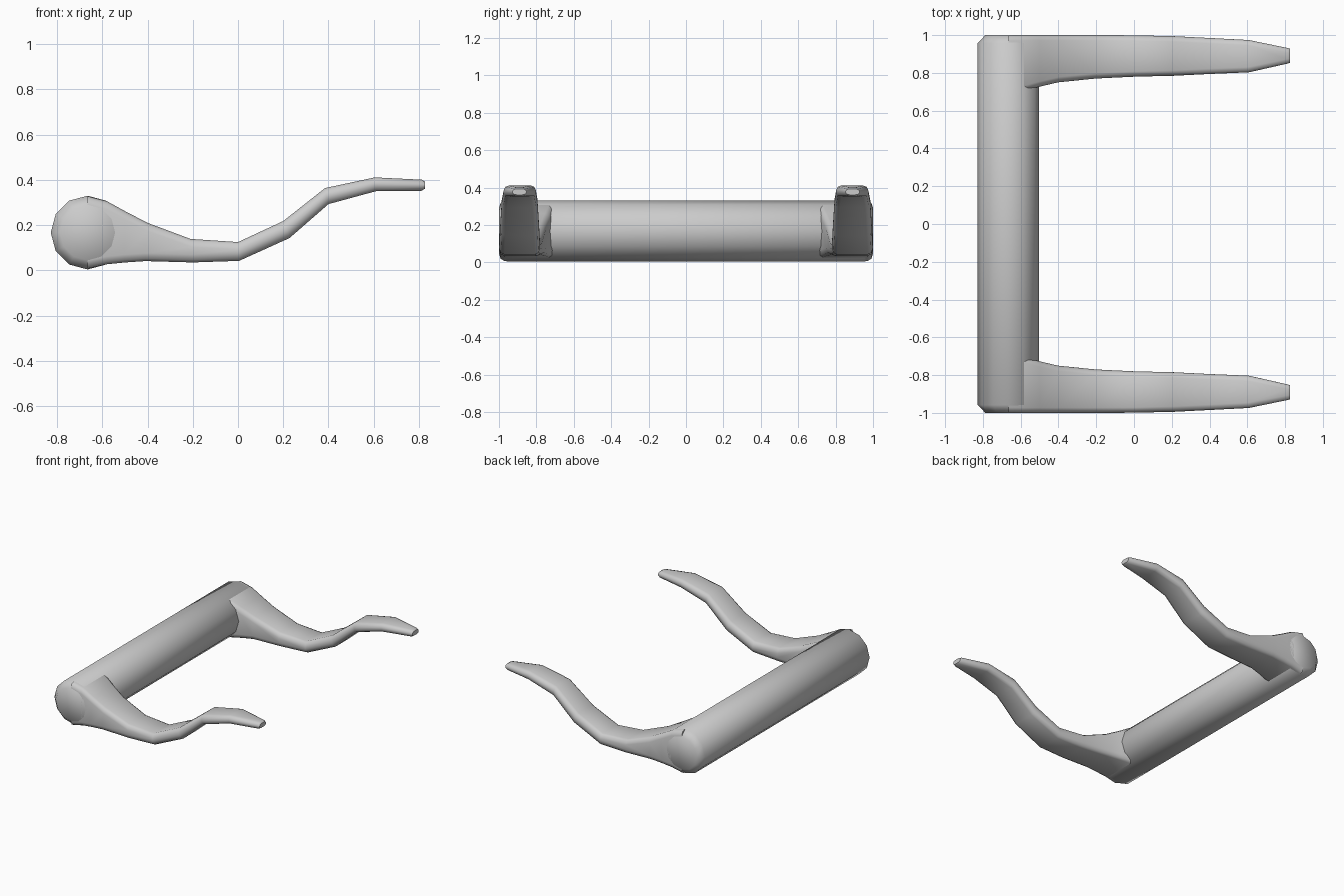
import bpy, bmesh
from math import sin, cos, pi, radians

if "Cube" in bpy.data.objects:
    bpy.data.objects.remove(bpy.data.objects["Cube"])


def loft(name, rings):
    """Skin a list of equal-length point rings and cap both ends."""
    bm = bmesh.new()
    loops = [[bm.verts.new(p) for p in ring] for ring in rings]
    n = len(loops[0])
    for a, b in zip(loops, loops[1:]):
        for i in range(n):
            j = (i + 1) % n
            bm.faces.new((a[i], a[j], b[j], b[i]))
    bm.faces.new(loops[0])
    bm.faces.new(loops[-1])
    bmesh.ops.recalc_face_normals(bm, faces=bm.faces)
    mesh = bpy.data.meshes.new(name)
    bm.to_mesh(mesh)
    bm.free()
    obj = bpy.data.objects.new(name, mesh)
    bpy.context.collection.objects.link(obj)
    bpy.ops.object.select_all(action='DESELECT')
    obj.select_set(True)
    bpy.context.view_layer.objects.active = obj
    bpy.ops.object.shade_smooth_by_angle(angle=radians(50))
    return obj


def bar_ring(y, r):
    return [(-0.665 + r * cos(i * pi / 6), y, 0.167 + r * sin(i * pi / 6))
            for i in range(12)]


def arm_ring(xt, zt, xb, zb, yi, yo):
    """Rounded-rectangle section between a top and a bottom point."""
    h = ((zt - zb) ** 2 + (xt - xb) ** 2) ** 0.5
    rv = min(0.035, h * 0.4) / h
    rw = min(0.028, (yo - yi) * 0.3)
    ring = []
    for sy, sv in ((1, 1), (0, 1), (0, 0), (1, 0)):
        arc = [0, pi / 4, pi / 2]
        if sy != sv:
            arc.reverse()
        for a in arc:
            dy, dv = rw * (1 - cos(a)), rv * (1 - sin(a))
            y = yo - dy if sy else yi + dy
            v = 1 - dv if sv else dv
            ring.append((xb + (xt - xb) * v, y, zb + (zt - zb) * v))
    return ring


# Cross bar: twelve-sided roller with chamfered ends
loft("cross_bar", [bar_ring(-1, 0.122), bar_ring(-0.958, 0.163),
                   bar_ring(0.958, 0.163), bar_ring(1, 0.122)])

# Curved arm: top x, z, bottom x, z, inner y, outer y
sections = [
    (-0.665, 0.328, -0.665, 0.008, 0.70, 0.999),
    (-0.58, 0.306, -0.58, 0.027, 0.705, 1.0),
    (-0.50, 0.262, -0.50, 0.035, 0.727, 1.0),
    (-0.40, 0.210, -0.41, 0.041, 0.750, 1.0),
    (-0.21, 0.139, -0.20, 0.035, 0.770, 1.0),
    (0.00, 0.125, 0.005, 0.042, 0.780, 0.999),
    (0.20, 0.218, 0.228, 0.143, 0.785, 0.994),
    (0.385, 0.364, 0.40, 0.293, 0.794, 0.985),
    (0.605, 0.411, 0.61, 0.350, 0.803, 0.974),
    (0.812, 0.401, 0.812, 0.352, 0.849, 0.932),
    (0.826, 0.393, 0.826, 0.361, 0.853, 0.928),
]
arm = loft("curved_arms", [arm_ring(*s) for s in sections])

# Second arm mirrored across the centre
mirror = arm.modifiers.new("mirror", 'MIRROR')
mirror.use_axis = (False, True, False)
